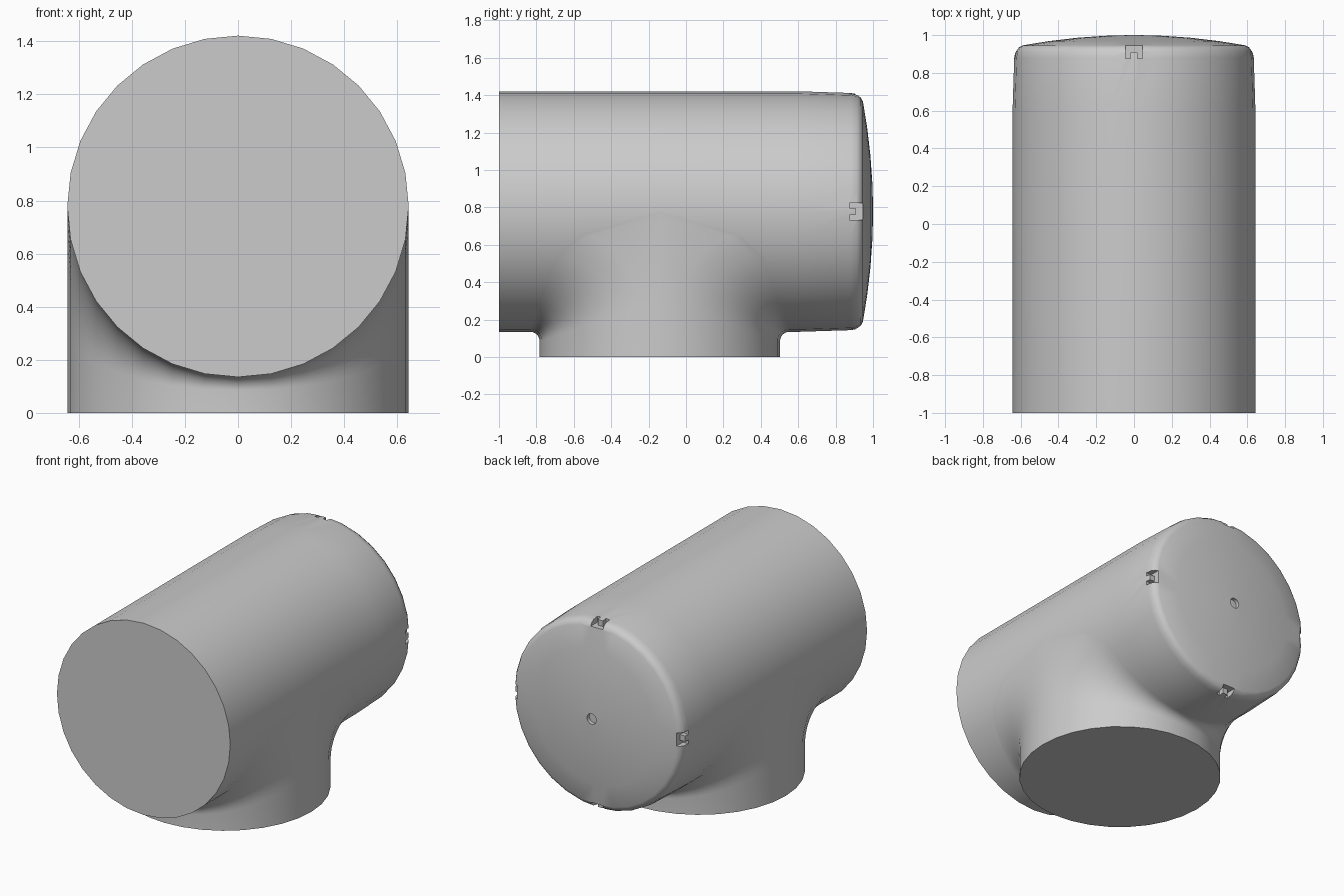
import bpy, bmesh
from math import sin, cos, pi
from mathutils import Matrix, Vector

if "Cube" in bpy.data.objects:
    bpy.data.objects.remove(bpy.data.objects["Cube"])

R, AXIS_Z, BRANCH_Y, SEG = 0.643, 0.778, -0.14, 32

grey = bpy.data.materials.new("plain grey")
grey.use_nodes = True
grey.diffuse_color = (0.6, 0.6, 0.6, 1)
grey.node_tree.nodes["Principled BSDF"].inputs["Base Color"].default_value = (0.6, 0.6, 0.6, 1)


def make(name, bm):
    bmesh.ops.recalc_face_normals(bm, faces=bm.faces)
    mesh = bpy.data.meshes.new(name)
    bm.to_mesh(mesh)
    bm.free()
    mesh.materials.append(grey)
    ob = bpy.data.objects.new(name, mesh)
    bpy.context.collection.objects.link(ob)
    return ob


def loft(bm, rings):
    """Join successive closed rings of points with quads."""
    rows = [[bm.verts.new(p) for p in ring] for ring in rings]
    for a, b in zip(rows, rows[1:]):
        for i in range(SEG):
            j = (i + 1) % SEG
            bm.faces.new((a[i], a[j], b[j], b[i]))
    return rows


angles = [2 * pi * i / SEG for i in range(SEG)]

# Horizontal barrel: straight, slight taper, rounded rim, shallow dome
profile = [(-1, R), (0.6, R), (0.88, 0.634), (0.915, 0.628), (0.935, 0.614), (0.945, 0.594)]
profile += [(0.945 + 0.055 * (1 - (r / 0.594) ** 2), r) for r in (0.45, 0.3, 0.15, 0.03)]
bm = bmesh.new()
rows = loft(bm, [[(r * sin(a), y, AXIS_Z - r * cos(a)) for a in angles] for y, r in profile])
bm.faces.new(rows[0])
bm.faces.new(rows[-1])
barrel = make("barrel", bm)

# Four rim notches, each a slot with two prongs, and a centre hole
bm = bmesh.new()
for k in range(4):
    turn = Matrix.Translation((0, 0, AXIS_Z)) @ Matrix.Rotation(k * pi / 2, 4, "Y")
    for x, y, wide, length in ((0, 0.93, 0.09, 0.045), (-0.032, 0.895, 0.026, 0.04), (0.032, 0.895, 0.026, 0.04)):
        place = turn @ Matrix.Translation((x, y, 0.64)) @ Matrix.Diagonal((wide, length, 0.1, 1))
        bmesh.ops.create_cube(bm, size=1, matrix=place)
hole = Matrix.Translation((0, 1, AXIS_Z)) @ Matrix.Rotation(pi / 2, 4, "X")
bmesh.ops.create_cone(bm, cap_ends=True, segments=16, radius1=0.035, radius2=0.035, depth=0.05, matrix=hole)
cutter = make("notch_cutter", bm)
cutter.hide_render = True
cut = barrel.modifiers.new("notches", "BOOLEAN")
cut.operation, cut.object, cut.solver, cut.use_self = "DIFFERENCE", cutter, "EXACT", True
bpy.context.view_layer.objects.active = barrel
bpy.ops.object.modifier_apply(modifier=cut.name)
bpy.data.objects.remove(cutter)

# Vertical branch with a fillet that widens towards the sides
STEPS = 10
rings = [[(R * sin(a), BRANCH_Y + R * cos(a), 0) for a in angles]]
for s in range(STEPS + 1):
    q = s / STEPS * pi / 2
    ring = []
    for a in angles:
        c = abs(cos(a))
        side = 1 if cos(a) > 0 else -1
        fillet = 0.05 + 0.42 * (1 - c)
        ring.append((R * sin(a),
                     BRANCH_Y + R * cos(a) + side * fillet * (1 - cos(q)) * min(1, c * 4),
                     AXIS_Z - R * c - fillet * (1 - sin(q))))
    rings.append(ring)
bm = bmesh.new()
rows = loft(bm, rings)
bm.faces.new(rows[0])
branch = make("branch", bm)

# Smooth shading with crisp edges
for ob in (barrel, branch):
    bpy.ops.object.select_all(action="DESELECT")
    ob.select_set(True)
    bpy.context.view_layer.objects.active = ob
    bpy.ops.object.shade_smooth_by_angle(angle=0.6)
